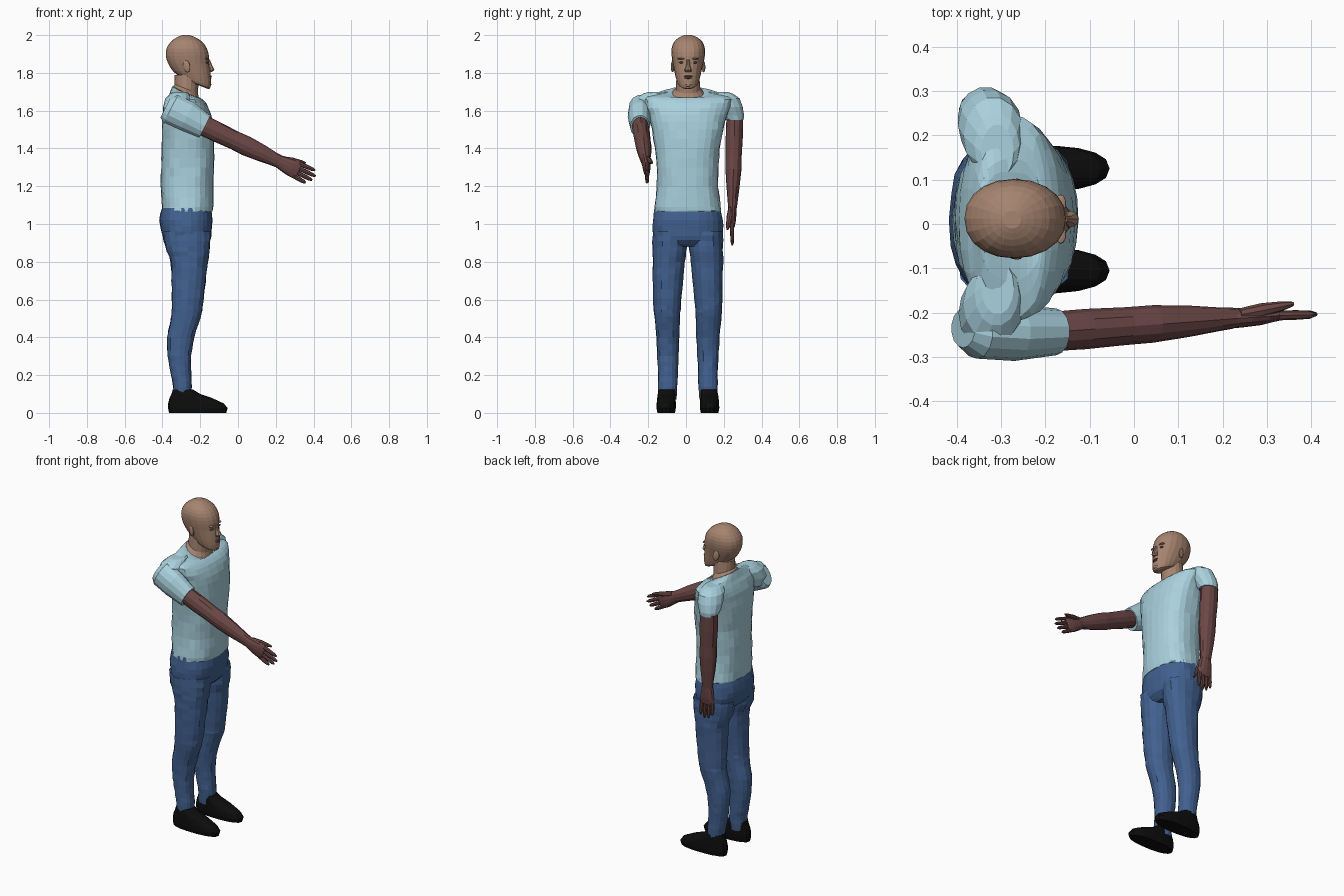
import bpy, bmesh, random
from math import cos, sin, pi
from mathutils import Vector as V

random.seed(4)
COL = {"head": (0.38, 0.23, 0.16), "arm": (0.15, 0.065, 0.062), "shirt": (0.40, 0.64, 0.73),
       "jeans": (0.055, 0.12, 0.28), "shoe": (0.004, 0.004, 0.004), "eye": (0.16, 0.09, 0.07)}
MATS = {}
for key, rgb in COL.items():
    MATS[key] = bpy.data.materials.new(key)
    MATS[key].diffuse_color = (*rgb, 1)


def skin(name, loops, mat):
    """Bridge loops of points into one closed flat-shaded tube."""
    bm = bmesh.new()
    rows = [[bm.verts.new(p) for p in lp] for lp in loops]
    n = len(rows[0])
    for a, b in zip(rows, rows[1:]):
        for i in range(n):
            j = (i + 1) % n
            bm.faces.new((a[i], a[j], b[j], b[i]))
    bm.faces.new(rows[0][::-1])
    bm.faces.new(rows[-1])
    bmesh.ops.recalc_face_normals(bm, faces=bm.faces)
    me = bpy.data.meshes.new(name)
    bm.to_mesh(me)
    bm.free()
    me.materials.append(MATS[mat])
    ob = bpy.data.objects.new(name, me)
    bpy.context.collection.objects.link(ob)
    return ob


def refine(rings, k):
    """Insert Catmull-Rom rings between the given ones."""
    out = []
    for i in range(len(rings) - 1):
        p = [rings[max(0, min(len(rings) - 1, i + d))] for d in (-1, 0, 1, 2)]
        for s in range(k):
            t = s / k
            out.append([b + 0.5 * t * (c - a + t * (2*a - 5*b + 4*c - d + t * (3*(b - c) + d - a)))
                        for a, b, c, d in zip(*p)])
    return out + [list(rings[-1])]


def upright(name, rings, mat, n=18, k=1, power=1.0, rough=0.0, flip=False):
    """Rings: z, x0, x1, y0, y1, slope of z along x."""
    rings = [list(r) + [0] * (6 - len(r)) for r in rings]
    loops = []
    for z, x0, x1, y0, y1, tilt in refine(rings, k):
        if flip:
            y0, y1 = 0.02 - y1, 0.02 - y0
        lp = []
        for i in range(n):
            c, s = cos(2*pi*i/n), sin(2*pi*i/n)
            f = 1 - random.random() * rough
            dx = (x1 - x0) / 2 * f * abs(c)**power * (1 if c > 0 else -1)
            dy = (y1 - y0) / 2 * f * abs(s)**power * (1 if s > 0 else -1)
            lp.append(((x0 + x1)/2 + dx, (y0 + y1)/2 + dy, z + tilt*dx))
        loops.append(lp)
    return skin(name, loops, mat)


def along(name, rings, u, v, mat, n=12, rough=0.0):
    """Rings: centre, radius along u, radius along v."""
    loops = [[V(c) + (u*ru*cos(2*pi*i/n) + v*rv*sin(2*pi*i/n)) * (1 - random.random()*rough)
              for i in range(n)] for c, ru, rv in rings]
    return skin(name, loops, mat)


def blob(name, loc, size, mat):
    bpy.ops.mesh.primitive_uv_sphere_add(segments=10, ring_count=6, location=loc)
    ob = bpy.context.object
    ob.name = name
    ob.scale = size
    ob.data.materials.append(MATS[mat])
    return ob


# Head and neck
upright("head", [(1.735, -.26, -.16, -.02, .04, -.4), (1.745, -.30, -.148, -.042, .062, -.35),
                 (1.775, -.325, -.143, -.054, .074, -.2), (1.81, -.345, -.147, -.062, .082),
                 (1.85, -.37, -.153, -.07, .092), (1.89, -.382, -.154, -.076, .1),
                 (1.93, -.378, -.165, -.076, .1), (1.965, -.355, -.19, -.062, .086),
                 (1.988, -.325, -.225, -.036, .06), (2.0, -.295, -.255, -.01, .03)],
        "head", n=20, k=2, power=0.93)
upright("neck", [(1.66, -.345, -.2, -.075, .095, -.5), (1.693, -.345, -.203, -.074, .094, -.5),
                 (1.715, -.335, -.213, -.054, .076, -.4), (1.79, -.335, -.205, -.05, .07)], "head", n=16)

# Face
upright("nose", [(1.806, -.16, -.137, -.006, .028), (1.816, -.165, -.124, -.008, .03),
                 (1.84, -.165, -.137, .001, .021), (1.872, -.165, -.15, .003, .019)], "head", n=8)
blob("upper_lip", (-.15, .011, 1.782), (.012, .024, .005), "arm")
blob("lower_lip", (-.15, .011, 1.773), (.012, .021, .005), "arm")
blob("chin", (-.158, .011, 1.738), (.018, .022, .015), "head")
for s, tag in ((-1, "right"), (1, "left")):
    blob(tag + "_eye", (-.165, .011 + s*.034, 1.855), (.009, .014, .006), "eye")
    blob(tag + "_brow", (-.165, .011 + s*.035, 1.875), (.012, .021, .005), "head")
    blob(tag + "_ear", (-.272, .011 + s*.081, 1.835), (.02, .009, .033), "head").rotation_euler = (0, -.2, s*.3)

# Shirt body
upright("shirt_body", [(1.065, -.402, -.135, -.17, .19), (1.09, -.405, -.13, -.168, .188),
                       (1.2, -.41, -.128, -.157, .172), (1.3, -.41, -.126, -.16, .174),
                       (1.4, -.406, -.124, -.167, .182), (1.5, -.405, -.128, -.185, .202),
                       (1.58, -.4, -.142, -.205, .222), (1.64, -.387, -.167, -.225, .245),
                       (1.675, -.367, -.195, -.215, .235, -.1), (1.695, -.352, -.205, -.13, .15, -.35),
                       (1.694, -.35, -.203, -.08, .10, -.48)],
        "shirt", n=28, k=2, power=0.8, rough=0.035)

# Shoulders, left hanging sleeve, right forward sleeve
cap = [(1.698, -.345, -.27, .1, .225), (1.69, -.36, -.258, .1, .25),
       (1.665, -.385, -.248, .11, .287), (1.62, -.397, -.252, .14, .303)]
upright("left_sleeve", cap + [(1.575, -.398, -.272, .175, .31), (1.55, -.392, -.28, .205, .306)],
        "shirt", n=14, rough=0.02)
upright("right_shoulder", cap + [(1.57, -.39, -.27, .16, .29)], "shirt", n=14, rough=0.02, flip=True)
Y = V((0, 1, 0))
UP = V((.45, 0, .89))
along("right_sleeve", [((-.385, -.235, 1.615), .045, .06), ((-.355, -.24, 1.61), .065, .085),
                       ((-.27, -.245, 1.57), .064, .085), ((-.175, -.243, 1.515), .053, .068)],
      Y, UP, "shirt", n=14, rough=0.03)


# Arms with hand, fingers and thumb; u points to the palm side, v to the thumb side
def arm(tag, start, d, u, v):
    def at(s, a=0, b=0):
        return V(start) + d*s + u*a + v*b
    limb = [(0, .045, .055), (.1, .046, .055), (.2, .043, .051), (.27, .043, .053),
            (.36, .036, .046), (.43, .028, .038), (.47, .024, .035)]
    along(tag + "_arm", [(at(s), a, b) for s, a, b in limb], u, v, "arm", rough=0.03)
    palm = [(.46, .023, .034), (.5, .022, .042), (.54, .02, .048), (.575, .014, .048), (.583, .009, .044)]
    along(tag + "_palm", [(at(s), a, b) for s, a, b in palm], u, v, "arm")
    for i, (b, ln) in enumerate(((-.036, .075), (-.012, .1), (.012, .108), (.036, .092))):
        along(f"{tag}_finger_{i + 1}",
              [(at(.565 + ln*t, -.004*t, b*(1 + .12*t)), r, r*1.1)
               for t, r in ((0, .011), (.5, .0105), (.85, .009), (1, .004))], u, v, "arm", n=8)
    along(tag + "_thumb", [(at(.475 + .12*t, .008 + .016*t, .022 + .032*t), r, r)
                           for t, r in ((0, .014), (.4, .016), (.8, .011), (1, .005))], u, v, "arm", n=8)


arm("right", (-.2, -.243, 1.53), V((.9, .065, -.43)), Y, V((.43, 0, .9)))
arm("left", (-.34, .258, 1.56), V((.04, -.025, -1)), -Y, V((1, 0, .04)))

# Jeans
upright("jeans_seat", [(.88, -.34, -.18, -.1, .12), (.915, -.39, -.145, -.165, .185),
                       (.96, -.408, -.138, -.178, .198), (1.02, -.418, -.132, -.178, .198),
                       (1.085, -.405, -.14, -.168, .188)], "jeans", n=26, k=2, power=0.8, rough=0.03)
leg = [(.07, -.34, -.25, .07, .165), (.14, -.345, -.243, .064, .17), (.22, -.36, -.247, .062, .17),
       (.3, -.373, -.246, .058, .174), (.4, -.376, -.23, .053, .18), (.51, -.355, -.195, .049, .19),
       (.57, -.353, -.184, .045, .194), (.7, -.355, -.167, .034, .197), (.8, -.36, -.157, .024, .199),
       (.88, -.39, -.144, .012, .2), (.96, -.402, -.14, .012, .197)]
shoe = [(0, -.365, -.062, .078, .172), (.025, -.37, -.055, .073, .177), (.05, -.37, -.075, .073, .176),
        (.08, -.362, -.14, .075, .173), (.1, -.352, -.2, .075, .17), (.125, -.345, -.24, .075, .165)]
for tag, flip in (("left", False), ("right", True)):
    upright(tag + "_trouser_leg", leg, "jeans", n=16, k=3, power=0.9, rough=0.06, flip=flip)
    upright(tag + "_shoe", shoe, "shoe", n=18, power=0.85, flip=flip)
